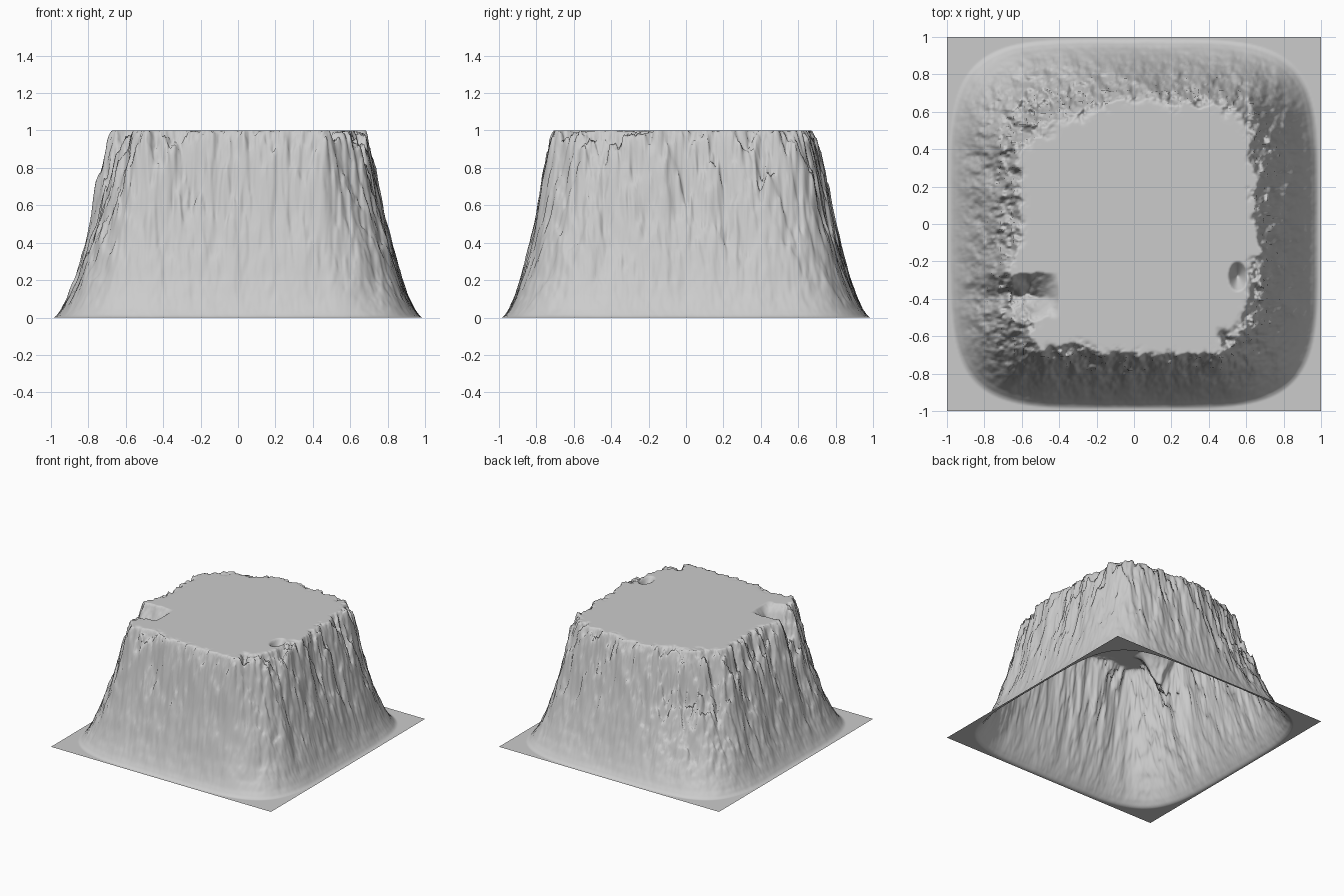
import bpy, math
from mathutils import Vector, noise

if "Cube" in bpy.data.objects:
    bpy.data.objects.remove(bpy.data.objects["Cube"])

N = 260          # grid resolution
P = 4.6          # rounded-square exponent
FOOT = 0.985     # where the slope meets the flat skirt


def sq(x, y):
    return (abs(x) ** P + abs(y) ** P) ** (1 / P)


def lerp_table(t, table):
    if t <= table[0][0]:
        return table[0][1]
    for (a, va), (b, vb) in zip(table, table[1:]):
        if t <= b:
            return va + (vb - va) * (t - a) / (b - a)
    return table[-1][1]


# Plateau outline, counter-clockwise from the right side
rim = [(.64, 0), (.64, .2), (.63, .4), (.57, .58), (.4, .62), (.2, .65), (0, .67),
       (-.1, .66), (-.28, .57), (-.4, .55), (-.53, .44), (-.62, .37), (-.6, .25),
       (-.62, .1), (-.61, -.05), (-.66, -.22), (-.6, -.4), (-.54, -.56), (-.5, -.66),
       (-.3, -.65), (0, -.7), (.2, -.7), (.42, -.71), (.48, -.6), (.58, -.53),
       (.62, -.4), (.63, -.25), (.66, -.15)]
edge = [(math.atan2(y, x) % math.tau, sq(x, y)) for x, y in rim]
edge.append((math.tau, edge[0][1]))

# Cliff profile: distance from centre -> height, for an average rim of 0.66
profile = [(.66, 1.0), (.70, .92), (.735, .77), (.775, .57), (.825, .375),
           (.87, .22), (.91, .115), (.945, .045), (.97, .01), (FOOT, 0)]


def fractal(x, y, s, seed, octaves=4):
    return noise.fractal(Vector((x * s, y * s, seed)), 0.8, 2.0, octaves)


def height(x, y):
    d = sq(x, y)
    if d >= FOOT:
        return 0.0
    r = lerp_table(math.atan2(y, x) % math.tau, edge)
    # Warp the profile so the plateau edge follows the outline, fading to the foot
    fade = min(1, max(0, (FOOT - d) / (FOOT - .66)))
    dd = d + (.66 - r) * fade ** 1.7
    # Vertical gullies come from horizontal noise that fades downhill
    dd += fade * (.028 * fractal(x, y, 9, 3.7) + .012 * fractal(x, y, 24, 8.1, 3))
    h = lerp_table(dd, profile)
    # Broken ledges around the rim
    band = math.exp(-((dd - .69) / .035) ** 2)
    h += band * .07 * fractal(x, y, 14, 5.3)
    # Deep notch on the left and a small pit on the right
    along = min(1, max(0, (-.40 - x) / .15))
    across = max(0, 1 - abs(y + .385 + .02 * fractal(x, y, 12, 1.1)) / .12)
    h -= .24 * along * across * min(1, h * 1.2) * fade
    pit = max(0, 1 - math.hypot((x - .555) / .05, (y + .28) / .08))
    h -= .1 * pit
    return min(1.0, max(0.0, h))


# Terrain sheet, open underneath
verts = []
for j in range(N + 1):
    for i in range(N + 1):
        x, y = 2 * i / N - 1, 2 * j / N - 1
        verts.append((x, y, height(x, y)))
W = N + 1
faces = [(j * W + i, j * W + i + 1, (j + 1) * W + i + 1, (j + 1) * W + i)
         for j in range(N) for i in range(N)]
mesh = bpy.data.meshes.new("mesa_terrain")
mesh.from_pydata(verts, [], faces)
mesh.shade_smooth()
mesa = bpy.data.objects.new("mesa_terrain", mesh)
bpy.context.collection.objects.link(mesa)
